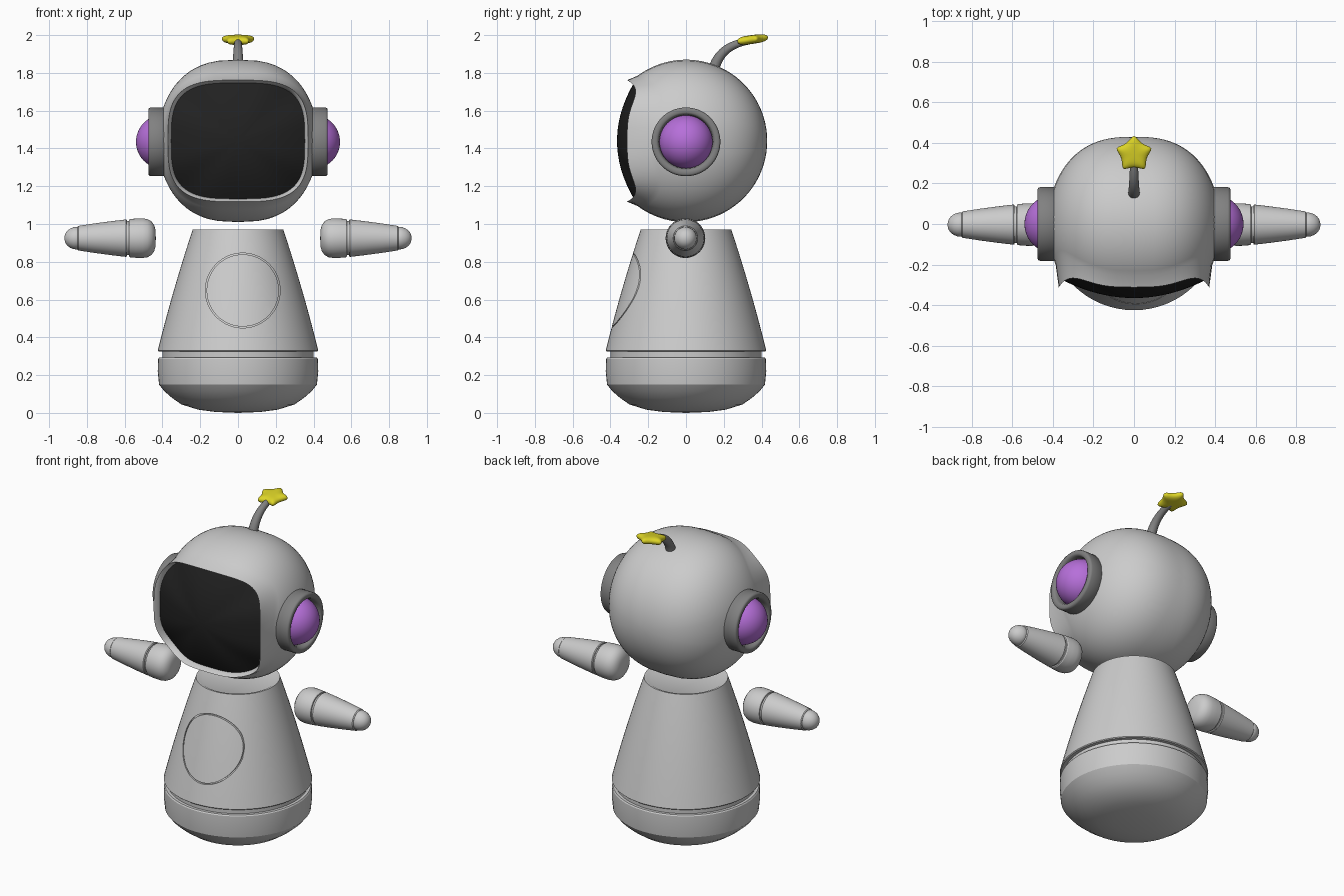
import bpy, bmesh
from math import sin, cos, pi, tau, atan2, hypot, radians, copysign
from mathutils import Matrix, Vector

if "Cube" in bpy.data.objects:
    bpy.data.objects.remove(bpy.data.objects["Cube"])


def finish(ob, color=None, angle=30):
    bpy.ops.object.select_all(action='DESELECT')
    bpy.context.view_layer.objects.active = ob
    ob.select_set(True)
    bpy.ops.object.shade_smooth_by_angle(angle=radians(angle))
    if color:
        mat = bpy.data.materials.new(ob.name + "_color")
        mat.diffuse_color = (*color, 1)
        mat.use_nodes = True
        mat.node_tree.nodes["Principled BSDF"].inputs["Base Color"].default_value = mat.diffuse_color
        ob.data.materials.append(mat)
    return ob


def loft(name, rings, closed=False):
    """Skin a list of equal-length closed rings; collapsed rings become poles."""
    bm = bmesh.new()
    vs = [[bm.verts.new(p) for p in ring] for ring in rings]
    n = len(rings[0])
    pairs = list(zip(vs, vs[1:])) + ([(vs[-1], vs[0])] if closed else [])
    for a, b in pairs:
        for i in range(n):
            j = (i + 1) % n
            bm.faces.new((a[i], a[j], b[j], b[i]))
    bmesh.ops.remove_doubles(bm, verts=bm.verts, dist=1e-5)
    bmesh.ops.recalc_face_normals(bm, faces=bm.faces)
    me = bpy.data.meshes.new(name)
    bm.to_mesh(me)
    bm.free()
    ob = bpy.data.objects.new(name, me)
    bpy.context.collection.objects.link(ob)
    return ob


def revolve(name, profile, axis='Z', side=1, center=(0, 0, 0), seg=64, closed=False):
    """Spin (radius, distance) points around Z, or around X towards the given side."""
    rings = []
    for r, d in profile:
        ring = []
        for k in range(seg):
            u, v = r * cos(tau * k / seg), r * sin(tau * k / seg)
            p = (u, v, d) if axis == 'Z' else (side * d, u, v)
            ring.append(Vector(p) + Vector(center))
        rings.append(ring)
    return loft(name, rings, closed)


# Body: tapered shell, recessed seam and rounded base
def body_radius(z):
    t = (z - 0.33) / 0.64
    return 0.425 - 0.158 * t - 0.027 * t * t


profile = [(0, 0), (0.12, 0.005), (0.21, 0.017), (0.30, 0.045), (0.35, 0.08), (0.39, 0.115),
           (0.418, 0.15), (0.425, 0.22), (0.423, 0.285), (0.418, 0.292), (0.40, 0.292),
           (0.40, 0.325), (0.42, 0.325)]
profile += [(body_radius(0.33 + 0.64 * i / 16), 0.33 + 0.64 * i / 16) for i in range(17)]
profile += [(0.225, 0.968), (0.20, 0.955), (0, 0.95)]
body = revolve("body", profile)

# Round chest panel seam, engraved to follow the body surface
def seam_ring(radius, depth):
    ring = []
    for k in range(72):
        x = 0.025 + radius * cos(tau * k / 72)
        z = 0.648 + radius * sin(tau * k / 72)
        ring.append((x, depth - (body_radius(z) ** 2 - x * x) ** 0.5, z))
    return ring


cutter = loft("seam_cutter", [seam_ring(0.191, -0.04), seam_ring(0.198, -0.04),
                              seam_ring(0.198, 0.012), seam_ring(0.191, 0.012)], closed=True)
cutter.hide_render = True
mod = body.modifiers.new("seam", 'BOOLEAN')
mod.object, mod.solver = cutter, 'EXACT'
bpy.context.view_layer.objects.active = body
bpy.ops.object.modifier_apply(modifier=mod.name)
bpy.data.objects.remove(cutter)
finish(body)

# Head: rounded shell with a flared rim round a squarish face opening
A, B, P, ZC, N = 0.425, 0.43, 2.6, 1.44, 80


def face_point(k, s):
    c, d = cos(tau * k / N), sin(tau * k / N)
    x = s * 0.355 * copysign(abs(c) ** (2 / 3.3), c)
    z = s * 0.308 * copysign(abs(d) ** (2 / 3.3), d)
    return x, z, sin(2 * tau * k / N) ** 2


def head_point(alpha, phi):
    d = Vector((sin(phi) * cos(alpha), -cos(phi), sin(phi) * sin(alpha)))
    lo, hi = 0.0, 0.8
    for _ in range(24):
        m = (lo + hi) / 2
        q = d * m
        if abs(q.x / A) ** P + (q.y * q.y + q.z * q.z) / B ** 2 < 1:
            lo = m
        else:
            hi = m
    return d * lo + Vector((0, 0, ZC))


def rim_ring(s, y):
    ring = []
    for k in range(N):
        x, z, c = face_point(k, s)
        ring.append(Vector((x, y + 0.045 * c, z + ZC)))
    return ring


rings = [rim_ring(0.99, -0.25), rim_ring(0.995, -0.275), rim_ring(1.02, -0.30), rim_ring(1.045, -0.312)]
M = 30
for i in range(1, M + 1):
    ring = []
    for k in range(N):
        x, z, c = face_point(k, 1.05)
        y = -B * max(0.0, 1 - abs(x / A) ** P - (z / B) ** 2) ** 0.5
        phi0 = atan2(hypot(x, z), -y)
        ring.append(head_point(atan2(z, x), phi0 + (pi - phi0) * i / M))
    rings.append(ring)
finish(loft("head", rings), angle=50)

# Dark domed visor
rings = []
for i in range(15):
    s = 1.0 - i / 14
    ring = []
    for k in range(N):
        x, z, c = face_point(k, s)
        ring.append((x, -0.365 + (0.09 + 0.045 * c) * s * s, z + ZC))
    rings.append(ring)
finish(loft("visor", rings), (0.015, 0.015, 0.015), 60)

# Ears and arms, one per side
ear_ring = [(0.14, 0.38), (0.175, 0.38), (0.182, 0.39), (0.182, 0.462), (0.179, 0.471), (0.172, 0.475),
            (0.156, 0.475), (0.149, 0.471), (0.144, 0.462), (0.14, 0.44)]
lens = [(0.143 * sin(pi / 2 * i / 14), 0.397 + 0.143 * cos(pi / 2 * i / 14)) for i in range(15)]
upper_arm = [(0, 0.435), (0.045, 0.437), (0.07, 0.444), (0.09, 0.459), (0.101, 0.48), (0.105, 0.505),
             (0.104, 0.54), (0.101, 0.572), (0.097, 0.577), (0.09, 0.578), (0.09, 0.588), (0.096, 0.588),
             (0.099, 0.593), (0.09, 0.67), (0.078, 0.76), (0.065, 0.845), (0.06, 0.85), (0, 0.85)]
hand = [(0, 0.84), (0.055, 0.84), (0.06, 0.852), (0.058, 0.87), (0.051, 0.888), (0.04, 0.903),
        (0.025, 0.914), (0.01, 0.918), (0, 0.919)]
for side, word in ((1, "left"), (-1, "right")):
    ear = (0, 0, 1.435)
    arm = (0, -0.003, 0.925)
    finish(revolve(word + "_ear_ring", ear_ring, 'X', side, ear, closed=True), (0.22, 0.22, 0.22), 50)
    finish(revolve(word + "_ear_lens", lens, 'X', side, ear), (0.47, 0.16, 0.70))
    finish(revolve(word + "_arm", upper_arm, 'X', side, arm, 40))
    finish(revolve(word + "_hand", hand, 'X', side, arm, 40))

# Antenna: tapered tube bending backwards
p0, p1, p2 = Vector((0, 0.145, 1.81)), Vector((0, 0.175, 1.945)), Vector((0, 0.33, 1.968))
rings = []
for i in range(17):
    t = i / 16
    p = p0 * (1 - t) ** 2 + p1 * 2 * t * (1 - t) + p2 * t * t
    tan = ((p1 - p0) * (1 - t) + (p2 - p1) * t).normalized()
    side_axis = Vector((1, 0, 0))
    up = tan.cross(side_axis)
    r = 0.03 - 0.012 * t
    rings.append([p + (side_axis * cos(tau * k / 20) + up * sin(tau * k / 20)) * r for k in range(20)])
finish(loft("antenna", rings), (0.22, 0.22, 0.22))

# Puffy star at the antenna tip
rings = []
for s, h in ((0, -0.024), (0.7, -0.022), (1, -0.01), (1, 0.01), (0.7, 0.022), (0, 0.024)):
    rings.append([(s * r * cos(pi / 2 + pi * k / 5), s * r * sin(pi / 2 + pi * k / 5), h)
                  for k, r in enumerate((0.114, 0.055) * 5)])
star = loft("antenna_star", rings)
star.data.transform(Matrix.Translation((0, 0.345, 1.976)) @ Matrix.Rotation(radians(8), 4, 'X'))
star.modifiers.new("round", 'SUBSURF').levels = 2
finish(star, (0.72, 0.66, 0.02), 180)
